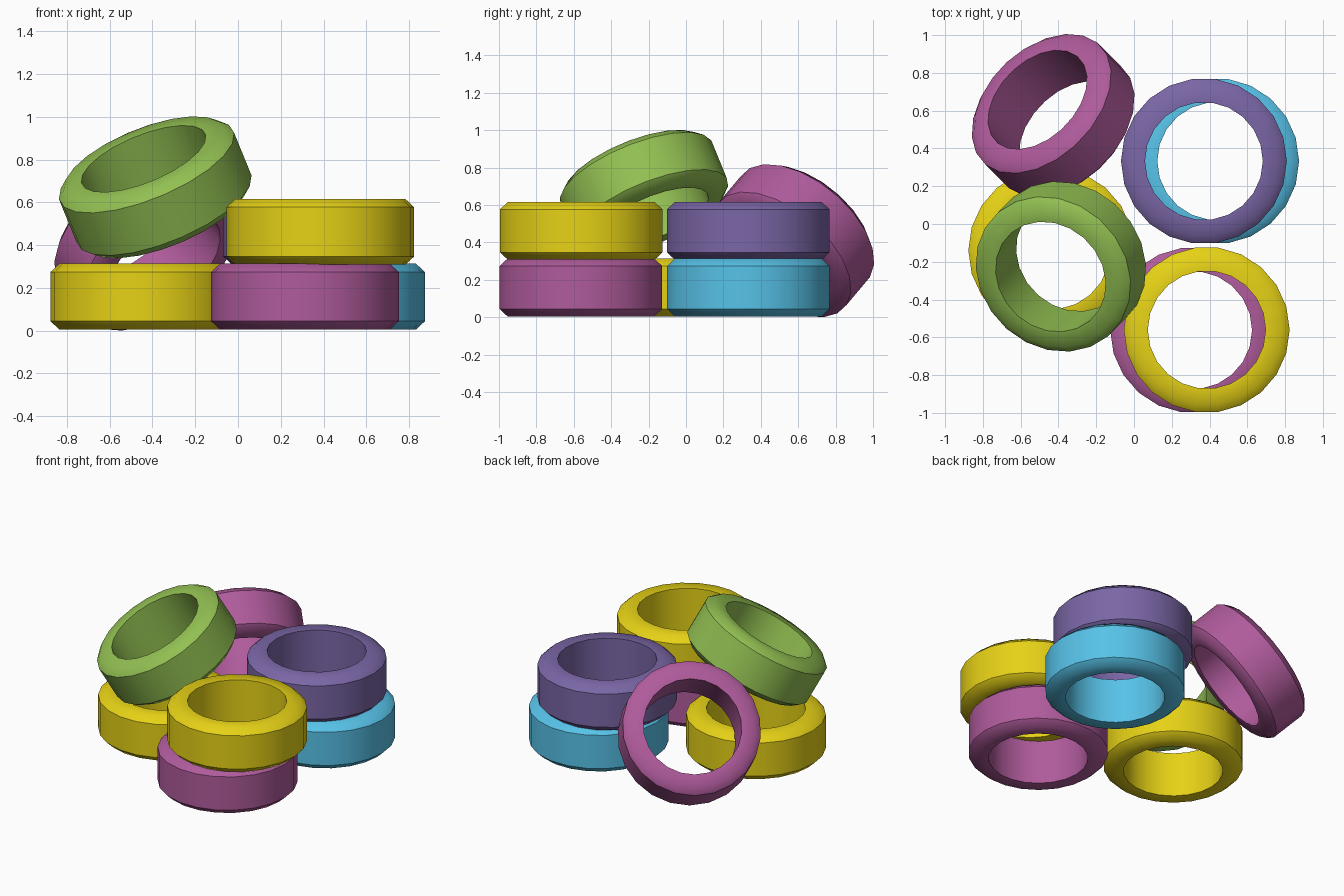
import bpy, math
from mathutils import Vector

if "Cube" in bpy.data.objects:
    bpy.data.objects.remove(bpy.data.objects["Cube"])

SIDES = 22
# Cross-section (radius, height): chamfered outer wall, straight bore
PROFILE = [(0.312, -0.154), (0.397, -0.154), (0.439, -0.115),
           (0.439, 0.115), (0.397, 0.154), (0.312, 0.154)]
SHARP = {0, 2, 3, 5}  # profile corners that stay crisp

COLOURS = {
    "yellow": (0.79, 0.64, 0.008, 1),
    "magenta": (0.43, 0.105, 0.33, 1),
    "cyan": (0.095, 0.54, 0.81, 1),
    "purple": (0.195, 0.132, 0.38, 1),
    "green": (0.29, 0.53, 0.085, 1),
}


def material(colour):
    mat = bpy.data.materials.get(colour)
    if mat is None:
        mat = bpy.data.materials.new(colour)
        mat.diffuse_color = COLOURS[colour]
        mat.use_nodes = True
        mat.node_tree.nodes["Principled BSDF"].inputs["Base Color"].default_value = mat.diffuse_color
    return mat


def ring(name, colour, centre, axis=(0, 0, 1)):
    n = len(PROFILE)
    verts, faces = [], []
    for i in range(SIDES):
        a = 2 * math.pi * i / SIDES
        verts += [(r * math.cos(a), r * math.sin(a), z) for r, z in PROFILE]
        j = (i + 1) % SIDES
        for k in range(n):
            m = (k + 1) % n
            faces.append((i * n + k, j * n + k, j * n + m, i * n + m))
    # Faces are wound so that normals point out of the solid
    mesh = bpy.data.meshes.new(name)
    mesh.from_pydata(verts, [], faces)
    mesh.materials.append(material(colour))
    mesh.shade_smooth()
    for edge in mesh.edges:
        k, m = (v % n for v in edge.vertices)
        edge.use_edge_sharp = k == m and k in SHARP
    obj = bpy.data.objects.new(name, mesh)
    obj.location = centre
    obj.rotation_euler = Vector((0, 0, 1)).rotation_difference(Vector(axis)).to_euler()
    bpy.context.collection.objects.link(obj)


# Rings lying on the ground
ring("lower_left_ring", "yellow", (-0.438, -0.14, 0.159))
ring("lower_front_ring", "magenta", (0.313, -0.562, 0.159))
ring("lower_back_ring", "cyan", (0.435, 0.333, 0.159))
# Rings stacked on top
ring("upper_front_ring", "yellow", (0.385, -0.56, 0.462))
ring("upper_back_ring", "purple", (0.37, 0.333, 0.462))
# Tilted rings
ring("leaning_ring", "magenta", (-0.428, 0.575, 0.409), (-0.54, 0.54, 0.645))
ring("top_leaning_ring", "green", (-0.387, -0.225, 0.67), (-0.354, -0.354, 0.866))
